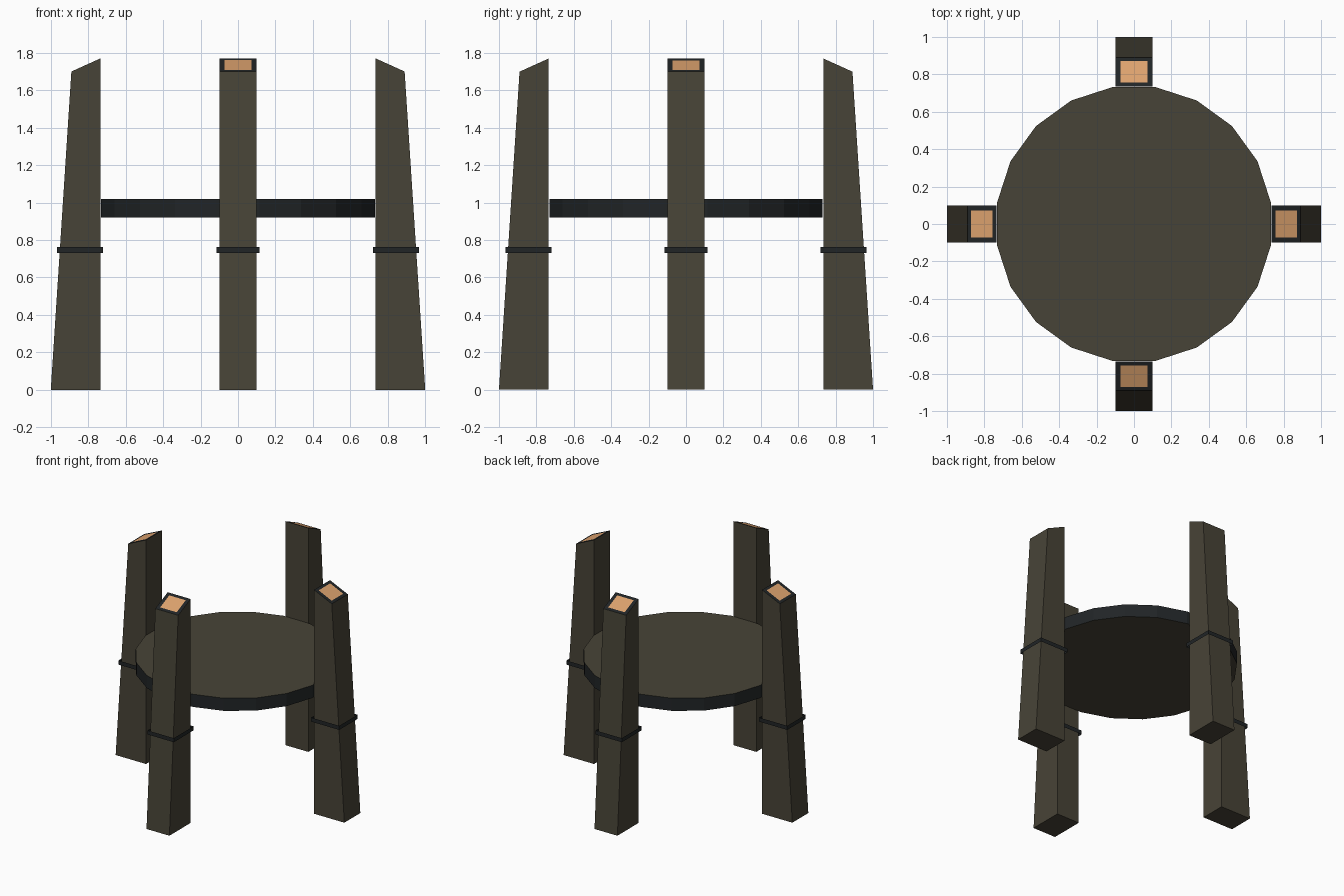
import bpy, bmesh, math
from mathutils import Matrix

if "Cube" in bpy.data.objects:
    bpy.data.objects.remove(bpy.data.objects["Cube"])


def material(name, rgb):
    m = bpy.data.materials.new(name)
    m.diffuse_color = (*rgb, 1)
    m.use_nodes = True
    m.node_tree.nodes["Principled BSDF"].inputs["Base Color"].default_value = m.diffuse_color
    return m


olive = material("dark olive", (0.064, 0.057, 0.038))
black = material("charcoal", (0.0150, 0.0180, 0.0195))
tan = material("warm tan", (0.72, 0.36, 0.155))


def finish(bm, name, mats):
    me = bpy.data.meshes.new(name)
    bm.to_mesh(me)
    bm.free()
    for m in mats:
        me.materials.append(m)
    ob = bpy.data.objects.new(name, me)
    bpy.context.collection.objects.link(ob)
    return ob


# Round table top: 20 sides, olive faces with a charcoal rim
bm = bmesh.new()
bmesh.ops.create_cone(bm, cap_ends=True, segments=20, radius1=0.74, radius2=0.74, depth=0.1,
                      matrix=Matrix.Translation((0, 0, 0.97)) @ Matrix.Rotation(math.radians(9), 4, 'Z'))
bm.normal_update()
for f in bm.faces:
    f.material_index = 0 if abs(f.normal.z) > 0.5 else 1
# keep one flat side squarely facing +x
a = math.atan2(bm.verts[:][0].co.y, bm.verts[:][0].co.x) - math.radians(9)
bmesh.ops.rotate(bm, verts=bm.verts[:], cent=(0, 0, 0), matrix=Matrix.Rotation(-a, 3, 'Z'))
finish(bm, "round_top", [olive, black])


# Leaning post with a sloped top, charcoal border and tan inset
def post(name, angle):
    bm = bmesh.new()
    profile = [(0.735, 0), (1.0, 0), (0.89, 1.70), (0.735, 1.77)]
    face = bm.faces.new([bm.verts.new((x, -0.1, z)) for x, z in profile])
    ext = bmesh.ops.extrude_face_region(bm, geom=[face])
    bmesh.ops.translate(bm, vec=(0, 0.2, 0),
                        verts=[g for g in ext["geom"] if isinstance(g, bmesh.types.BMVert)])
    bmesh.ops.recalc_face_normals(bm, faces=bm.faces[:])
    top = max(bm.faces, key=lambda f: f.calc_center_median().z)
    rim = bmesh.ops.inset_region(bm, faces=[top], thickness=0.032)["faces"]
    for f in rim:
        f.material_index = 1
    top.material_index = 2
    # open up the inset lengthwise and narrow it slightly across
    for v in top.verts:
        v.co.y = math.copysign(0.072, v.co.y)
    bm.transform(Matrix.Rotation(angle, 4, 'Z'))
    finish(bm, name, [olive, black, tan])


# Thin open strap around a post
def strap(name, angle):
    bm = bmesh.new()
    plan = [(0.72, -0.115), (0.966, -0.115), (0.966, 0.115), (0.72, 0.115)]
    low = [bm.verts.new((x, y, 0.73)) for x, y in plan]
    high = [bm.verts.new((x, y, 0.762)) for x, y in plan]
    for i in range(4):
        j = (i + 1) % 4
        bm.faces.new((low[i], low[j], high[j], high[i]))
    bm.transform(Matrix.Rotation(angle, 4, 'Z'))
    finish(bm, name, [black])


for i, side in enumerate(("right", "back", "left", "front")):
    post(side + "_post", i * math.pi / 2)
    strap(side + "_strap", i * math.pi / 2)
